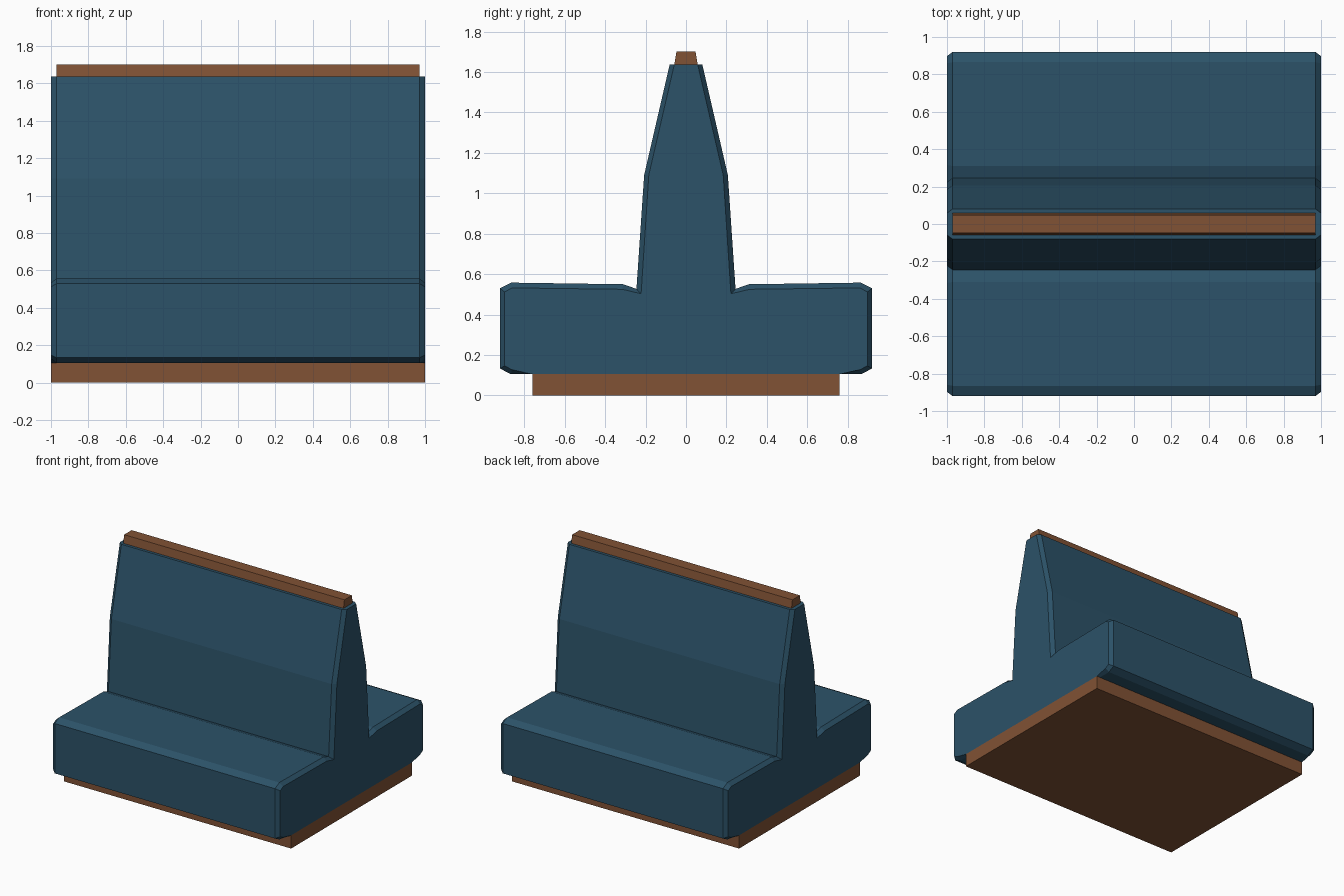
import bpy, bmesh

if "Cube" in bpy.data.objects:
    bpy.data.objects.remove(bpy.data.objects["Cube"])


def material(name, rgb):
    m = bpy.data.materials.new(name)
    m.diffuse_color = (*rgb, 1)
    m.use_nodes = True
    m.node_tree.nodes["Principled BSDF"].inputs["Base Color"].default_value = m.diffuse_color
    return m


def mirrored(half):
    # close a +y half profile into a full symmetric outline
    return half + [(-y, z) for y, z in reversed(half)]


def loft(name, sections, mat):
    # skin a list of (x, outline) sections and cap both ends
    bm = bmesh.new()
    rings = [[bm.verts.new((x, y, z)) for y, z in outline] for x, outline in sections]
    n = len(rings[0])
    for a, b in zip(rings, rings[1:]):
        for i in range(n):
            j = (i + 1) % n
            bm.faces.new((a[i], a[j], b[j], b[i]))
    bm.faces.new(rings[0][::-1])
    bm.faces.new(rings[-1])
    bmesh.ops.recalc_face_normals(bm, faces=bm.faces[:])
    me = bpy.data.meshes.new(name)
    bm.to_mesh(me)
    bm.free()
    me.materials.append(mat)
    ob = bpy.data.objects.new(name, me)
    bpy.context.collection.objects.link(ob)
    return ob


blue = material("blue_upholstery", (0.025, 0.085, 0.14))
wood = material("brown_wood", (0.22, 0.085, 0.035))

# upholstered double seat with shared backrest, bevelled at both ends
outer = mirrored([(0.76, 0.105), (0.865, 0.105), (0.92, 0.133), (0.92, 0.53),
                  (0.865, 0.558), (0.31, 0.55), (0.245, 0.527),
                  (0.207, 1.09), (0.081, 1.636)])
inner = mirrored([(0.76, 0.105), (0.862, 0.128), (0.897, 0.147), (0.897, 0.512),
                  (0.86, 0.532), (0.315, 0.525), (0.222, 0.503),
                  (0.184, 1.09), (0.058, 1.636)])
loft("seat_and_backrest", [(-1, inner), (-0.97, outer), (0.97, outer), (1, inner)], blue)

# wooden plinth
plinth = mirrored([(0.76, 0), (0.76, 0.105)])
loft("plinth", [(-1, plinth), (1, plinth)], wood)

# wooden rail on top of the backrest
rail = mirrored([(0.059, 1.63), (0.047, 1.70)])
loft("top_rail", [(-0.97, rail), (0.97, rail)], wood)
